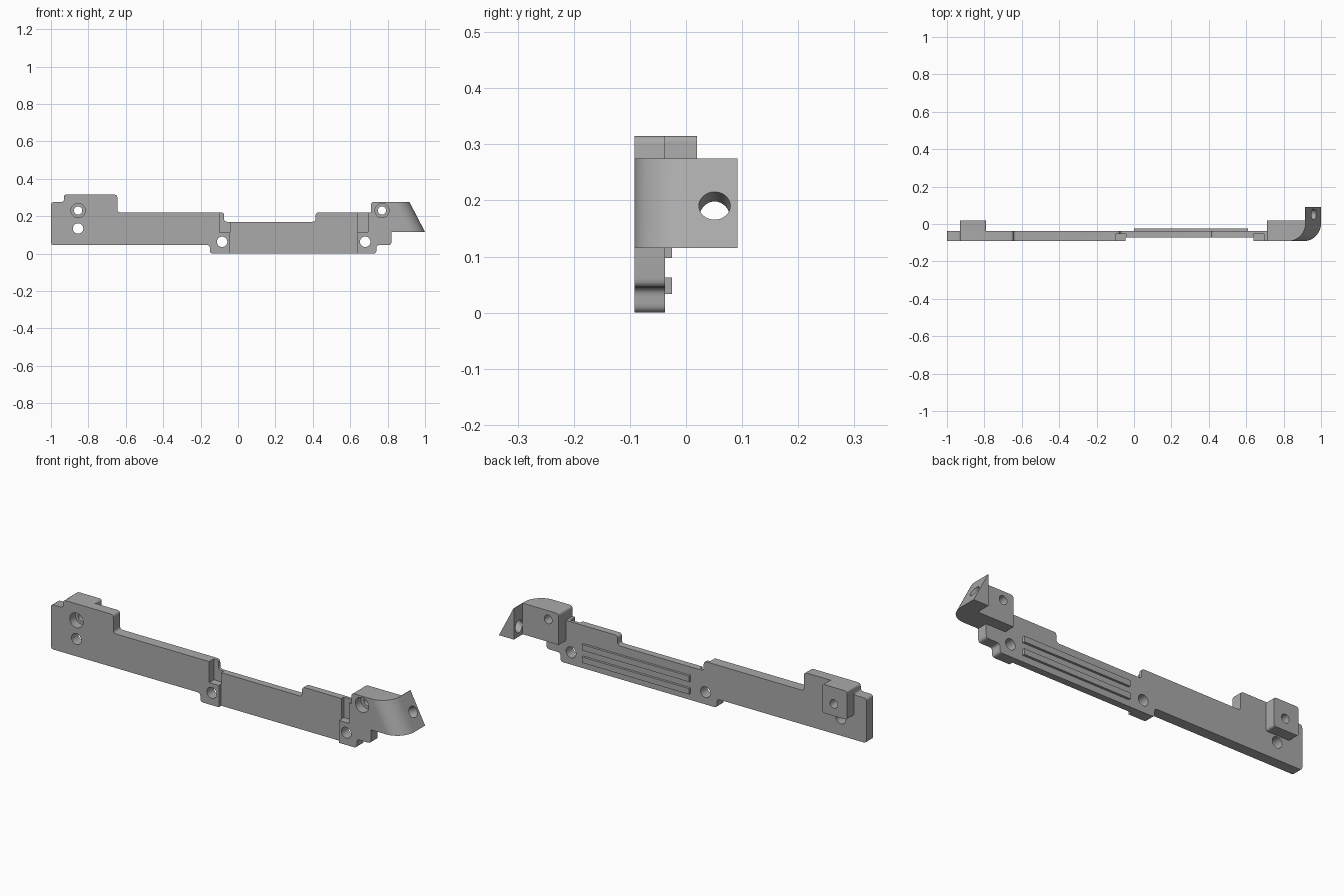
import bpy, bmesh, math
from mathutils import Vector, Matrix

if "Cube" in bpy.data.objects:
    bpy.data.objects.remove(bpy.data.objects["Cube"])

FRONT, BACK, BLOCK_BACK = -0.092, -0.037, 0.02

grey = bpy.data.materials.new("plain grey")
grey.use_nodes = True
grey.diffuse_color = (0.4, 0.4, 0.4, 1)
grey.node_tree.nodes["Principled BSDF"].inputs["Base Color"].default_value = grey.diffuse_color


def finish(bm, name):
    bmesh.ops.recalc_face_normals(bm, faces=bm.faces)
    mesh = bpy.data.meshes.new(name)
    bm.to_mesh(mesh)
    bm.free()
    mesh.materials.append(grey)
    ob = bpy.data.objects.new(name, mesh)
    bpy.context.collection.objects.link(ob)
    return ob


def rounded(points, radius, steps=4):
    """Replace every corner of an outline by a small arc."""
    pts = [Vector(p) for p in points]
    out = []
    for i, p in enumerate(pts):
        a, b = pts[i - 1] - p, pts[(i + 1) % len(pts)] - p
        r = min(radius, a.length * 0.45, b.length * 0.45)
        s, e = p + a.normalized() * r, p + b.normalized() * r
        for k in range(steps + 1):
            t = k / steps
            out.append(s * (1 - t) ** 2 + p * 2 * t * (1 - t) + e * t * t)
    return out


def prism(name, points, y0, y1, radius=0.0):
    """Extrude an x-z outline along y."""
    outline = rounded(points, radius) if radius else points
    bm = bmesh.new()
    face = bm.faces.new([bm.verts.new((x, y0, z)) for x, z in outline])
    ext = bmesh.ops.extrude_face_region(bm, geom=[face])
    bmesh.ops.translate(bm, vec=(0, y1 - y0, 0),
                        verts=[g for g in ext["geom"] if isinstance(g, bmesh.types.BMVert)])
    return finish(bm, name)


def box(name, x0, x1, y0, y1, z0, z1, radius=0.0):
    return prism(name, [(x0, z0), (x1, z0), (x1, z1), (x0, z1)], y0, y1, radius)


def cylinder(name, center, axis, radius, length):
    bm = bmesh.new()
    rot = Vector((0, 0, 1)).rotation_difference(Vector(axis)).to_matrix().to_4x4()
    bmesh.ops.create_cone(bm, cap_ends=True, segments=32, radius1=radius, radius2=radius,
                          depth=length, matrix=Matrix.Translation(center) @ rot)
    return finish(bm, name)


def combine(target, other, operation):
    mod = target.modifiers.new("combine", "BOOLEAN")
    mod.operation, mod.object, mod.solver = operation, other, "EXACT"
    bpy.context.view_layer.objects.active = target
    bpy.ops.object.modifier_apply(modifier=mod.name)
    bpy.data.objects.remove(other)


# Long stepped plate
body = prism("mounting_rail", [
    (-1, 0.045), (-0.15, 0.045), (-0.15, 0), (0.74, 0), (0.74, 0.045), (0.82, 0.045),
    (0.82, 0.22), (0.415, 0.22), (0.415, 0.17), (-0.075, 0.17), (-0.075, 0.22),
    (-0.645, 0.22), (-0.645, 0.315), (-0.93, 0.315), (-0.93, 0.275), (-1, 0.275)],
    FRONT, BACK, 0.016)

# Thinner middle panel and the deeper slots at its ends
combine(body, box("panel_cut", -0.045, 0.64, -0.2, -0.072, -0.1, 0.4), "DIFFERENCE")
combine(body, box("left_slot_cut", -0.1, -0.044, -0.2, -0.053, 0.112, 0.4), "DIFFERENCE")
combine(body, box("right_slot_cut", 0.639, 0.695, -0.2, -0.053, 0.115, 0.4), "DIFFERENCE")

# Screw block behind the far end
combine(body, box("screw_block", -0.93, -0.79, -0.06, BLOCK_BACK, 0.168, 0.315, 0.012), "UNION")

# Corner bracket: rounded, leaning outer face
LOW, HIGH, LEAN, REACH = 0.115, 0.275, 0.083, 0.092
outline = [(0.71, FRONT)]
for k in range(13):
    a = math.pi / 2 * k / 12
    outline.append((0.905 + 0.095 * math.sin(a), 0.003 - 0.095 * math.cos(a)))
outline += [(1, REACH), (0.71, REACH)]
bm = bmesh.new()
low = [bm.verts.new((x, y, LOW)) for x, y in outline]
top = [bm.verts.new((x - (LEAN if x > 0.8 else 0), y, HIGH)) for x, y in outline]
bm.faces.new(low)
bm.faces.new(top)
for i in range(len(low)):
    bm.faces.new((low[i - 1], low[i], top[i], top[i - 1]))
corner = [e for e in bm.edges if all(v.co.x < 0.72 and v.co.z > 0.27 for v in e.verts)]
bmesh.ops.bevel(bm, geom=corner, offset=0.014, segments=4, profile=0.5, affect="EDGES")
bracket = finish(bm, "corner_bracket")
combine(bracket, box("bracket_cut", 0.6, 0.915, BLOCK_BACK, 0.2, 0, 0.4), "DIFFERENCE")
combine(bracket, cylinder("arm_hole", (0.96, 0.051, 0.19), (0.16, 0, LEAN), 0.028, 0.16), "DIFFERENCE")
combine(body, bracket, "UNION")

# Plain through holes
for x, z in [(-0.855, 0.134), (-0.085, 0.063), (0.68, 0.063)]:
    combine(body, cylinder("hole", (x, 0, z), (0, 1, 0), 0.028, 0.5), "DIFFERENCE")

# Counterbored screw holes
for x in (-0.855, 0.77):
    combine(body, cylinder("screw_hole", (x, 0, 0.23), (0, 1, 0), 0.022, 0.5), "DIFFERENCE")
    combine(body, cylinder("counterbore", (x, FRONT, 0.23), (0, 1, 0), 0.038, 0.09), "DIFFERENCE")

# Two stiffening ribs on the back
for z in (0.033, 0.097):
    combine(body, box("rib", 0, 0.61, -0.045, -0.025, z, z + 0.03), "UNION")

# Smooth the curves, keep the edges sharp
bpy.ops.object.select_all(action="DESELECT")
body.select_set(True)
bpy.context.view_layer.objects.active = body
bpy.ops.object.shade_smooth_by_angle(angle=math.radians(30))
